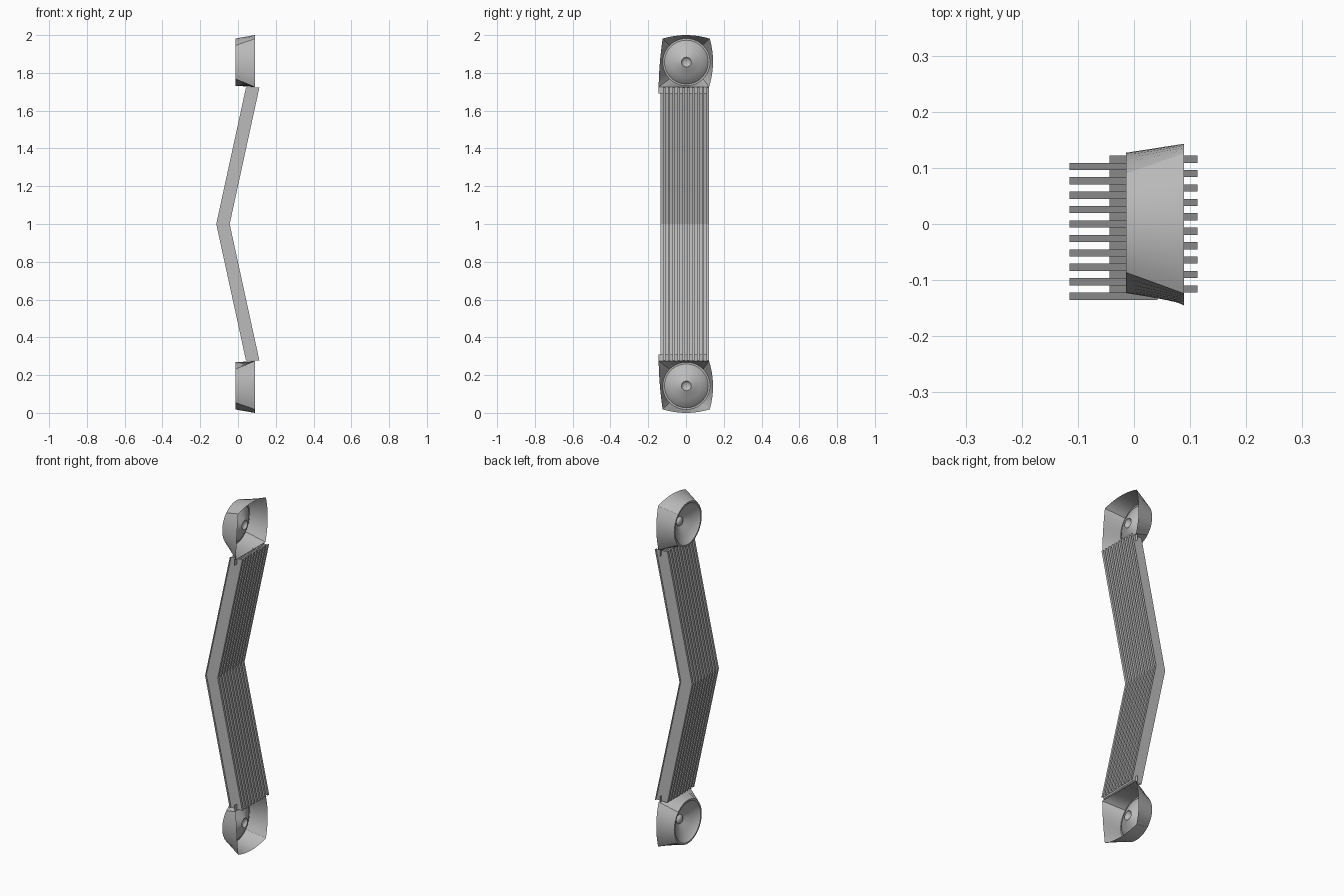
import bpy, bmesh, math

if "Cube" in bpy.data.objects:
    bpy.data.objects.remove(bpy.data.objects["Cube"])

GREY = (0.5, 0.5, 0.5, 1)
grey = bpy.data.materials.new("plain grey")
grey.use_nodes = True
grey.diffuse_color = GREY
grey.node_tree.nodes["Principled BSDF"].inputs["Base Color"].default_value = GREY


def loft(name, rows, closed=False, smooth=False):
    """Skin a list of equally long point rows with quads."""
    bm = bmesh.new()
    grid = [[bm.verts.new(p) for p in row] for row in rows]
    count = len(rows[0])
    for a, b in zip(grid, grid[1:]):
        for i in range(count if closed else count - 1):
            j = (i + 1) % count
            bm.faces.new((a[i], a[j], b[j], b[i]))
    bmesh.ops.remove_doubles(bm, verts=bm.verts, dist=1e-5)
    bmesh.ops.recalc_face_normals(bm, faces=bm.faces)
    mesh = bpy.data.meshes.new(name)
    bm.to_mesh(mesh)
    bm.free()
    mesh.materials.append(grey)
    obj = bpy.data.objects.new(name, mesh)
    bpy.context.collection.objects.link(obj)
    if smooth:
        bpy.ops.object.select_all(action='DESELECT')
        obj.select_set(True)
        bpy.context.view_layer.objects.active = obj
        bpy.ops.object.shade_smooth_by_angle(angle=math.radians(30))
    return obj


# Bent corrugated panel: a square wave across y, swept along a chevron
STRIPS, Y_START, PITCH = 20, -0.135, 0.01285
END_Z, DEPTH = 0.722, 0.071
wave = []
for i in range(STRIPS):
    offset = DEPTH * (i % 2)
    wave += [(offset, Y_START + i * PITCH), (offset, Y_START + (i + 1) * PITCH)]
chevron = [(0.042, 1 - END_Z), (-0.115, 1), (0.042, 1 + END_Z)]
loft("corrugated_panel", [[(x + o, y, z) for o, y in wave] for x, z in chevron])

# Lamp housings: a round back lofted to a bulged square opening
SIDE = 12
CENTRE_Y, CENTRE_Z, RADIUS = 0.002, 0.857, 0.125
BACK_X, OPEN_X = -0.014, 0.089
corners = [(0.126, 0.981), (-0.124, 0.981), (-0.145, 0.725), (0.122, 0.725)]
bulges = [(0, 0.019), (-0.004, 0), (0, 0), (0.019, 0)]


def ring(x, r, sign):
    pts = []
    for i in range(4 * SIDE):
        a = math.pi / 4 + i * math.tau / (4 * SIDE)
        pts.append((x, CENTRE_Y + r * math.cos(a), 1 + sign * (CENTRE_Z + r * math.sin(a))))
    return pts


def opening(sign):
    pts = []
    for k in range(4):
        (y0, z0), (y1, z1), (by, bz) = corners[k], corners[(k + 1) % 4], bulges[k]
        for s in range(SIDE):
            t = s / SIDE
            b = 4 * t * (1 - t)
            pts.append((OPEN_X, y0 + (y1 - y0) * t + by * b,
                        1 + sign * (z0 + (z1 - z0) * t + bz * b)))
    return pts


for label, sign in (("upper", 1), ("lower", -1)):
    loft(label + "_housing", [ring(BACK_X, RADIUS, sign), opening(sign)], True, True)
    # Stepped rim, dished reflector and small domed cap
    profile = [(BACK_X, RADIUS), (BACK_X, 0.116), (-0.004, 0.108),
               (0.016, 0.075), (0.042, 0.026)]
    dome = [(0.042 - 0.016 * math.sin(a), 0.026 * math.cos(a))
            for a in (math.pi / 8 * k for k in range(1, 5))]
    loft(label + "_reflector", [ring(x, r, sign) for x, r in profile + dome], True, True)
    # Mounting flange crossing the panel end
    loft(label + "_flange",
         [[(0.08, y, 1 + sign * z) for y in (-0.145, 0.122)] for z in (0.69, 0.726)])
